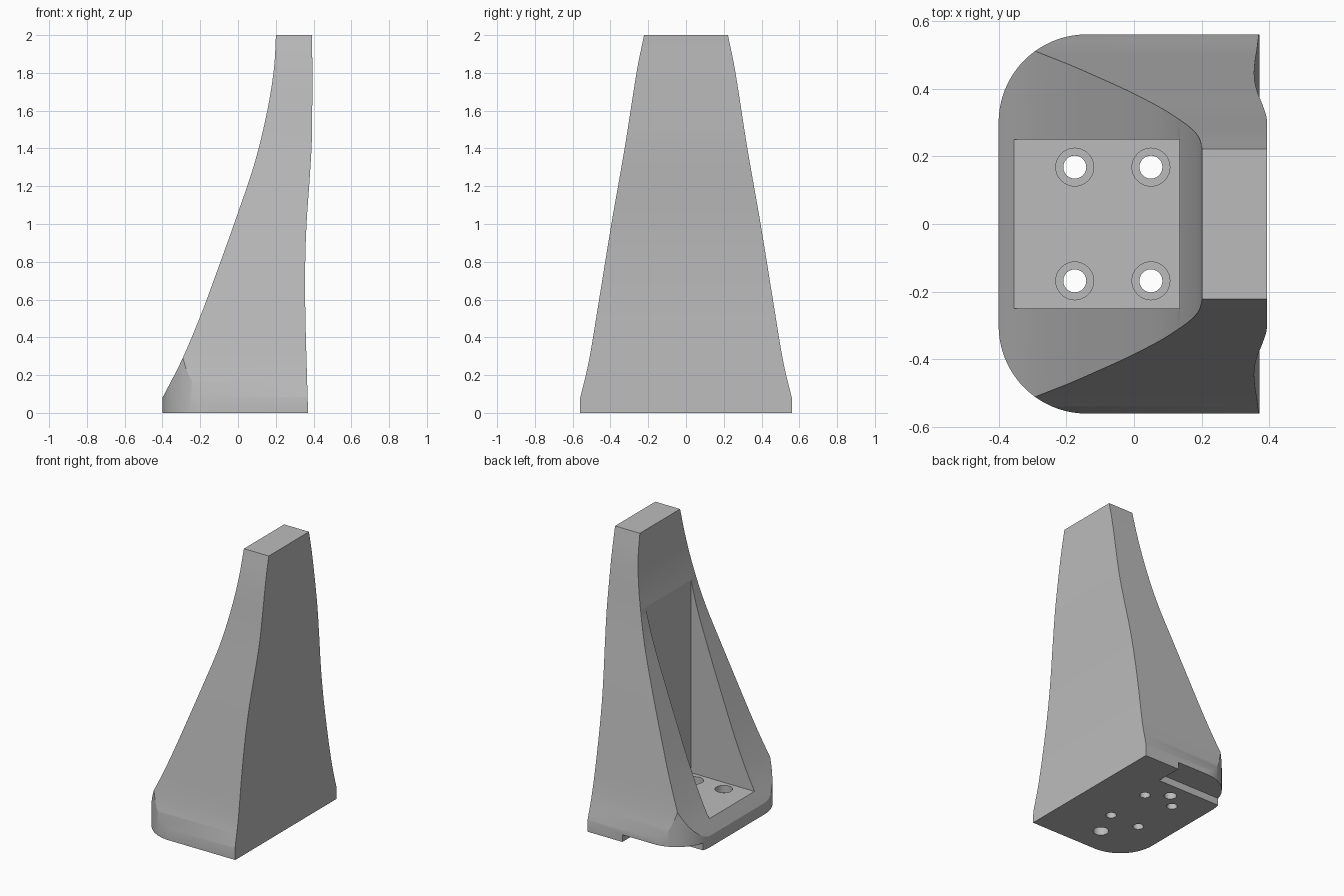
import bpy, bmesh, math
from mathutils import Vector

old = bpy.data.objects.get("Cube")
if old:
    bpy.data.objects.remove(old, do_unlink=True)

grey = bpy.data.materials.new("plain grey")
grey.use_nodes = True
tone = (0.5, 0.5, 0.5, 1)
grey.diffuse_color = tone
grey.node_tree.nodes["Principled BSDF"].inputs["Base Color"].default_value = tone


def smooth(points, steps=6):
    """Smooth path through the given 2D points."""
    p = [Vector(q) for q in points]
    p = [2 * p[0] - p[1]] + p + [2 * p[-1] - p[-2]]
    path = []
    for a, b, c, d in zip(p, p[1:], p[2:], p[3:]):
        for i in range(steps):
            t = i / steps
            path.append(0.5 * (2 * b + (c - a) * t + (2 * a - 5 * b + 4 * c - d) * t * t
                               + (3 * b - a - 3 * c + d) * t ** 3))
    return path + [p[-2]]


def prism(name, outline, axis, low, high):
    """Extrude a 2D outline along one axis."""
    place = {"x": lambda u, v: (low, u, v),
             "y": lambda u, v: (u, low, v),
             "z": lambda u, v: (u, v, low)}[axis]
    bm = bmesh.new()
    face = bm.faces.new([bm.verts.new(place(*q)) for q in outline])
    new = bmesh.ops.extrude_face_region(bm, geom=[face])["geom"]
    shift = Vector([high - low if a == axis else 0 for a in "xyz"])
    bmesh.ops.translate(bm, vec=shift, verts=[g for g in new if isinstance(g, bmesh.types.BMVert)])
    bmesh.ops.recalc_face_normals(bm, faces=bm.faces)
    mesh = bpy.data.meshes.new(name)
    bm.to_mesh(mesh)
    bm.free()
    mesh.materials.append(grey)
    ob = bpy.data.objects.new(name, mesh)
    bpy.context.collection.objects.link(ob)
    return ob


def arc(cx, cy, r, start, end, n):
    angles = [math.radians(start + (end - start) * i / n) for i in range(n + 1)]
    return [(cx + r * math.cos(a), cy + r * math.sin(a)) for a in angles]


def rect(x0, x1, y0, y1):
    return [(x0, y0), (x1, y0), (x1, y1), (x0, y1)]


def combine(target, tool, operation):
    """Apply a boolean and drop the tool."""
    mod = target.modifiers.new("cut", "BOOLEAN")
    mod.operation, mod.object, mod.solver = operation, tool, "EXACT"
    bpy.context.view_layer.objects.active = target
    bpy.ops.object.modifier_apply(modifier=mod.name)
    bpy.data.objects.remove(tool, do_unlink=True)


# Footprint with two rounded corners, extruded to full height
plan = [(0.6, 0.56)] + arc(-0.14, 0.30, 0.26, 90, 180, 20) \
    + arc(-0.14, -0.30, 0.26, 180, 270, 20) + [(0.6, -0.56)]
bracket = prism("support_bracket", plan, "z", 0, 2)

# Side profile: swept outer slope and gently bowed mounting face
slope = smooth([(-0.4, 0.08), (-0.3, 0.275), (-0.2, 0.51), (-0.1, 0.78), (0, 1.06),
                (0.09, 1.33), (0.155, 1.6), (0.19, 1.82), (0.201, 2)])
back = smooth([(0.393, 2), (0.393, 1.6), (0.39, 1.42), (0.378, 1.22), (0.364, 1.02),
               (0.356, 0.8), (0.357, 0.5), (0.371, 0)])
side = [(-0.5, -0.1), (-0.45, 0)] + slope + [(0.201, 2.1), (0.393, 2.1)] + back + [(0.371, -0.1)]
combine(bracket, prism("side_profile", side, "y", -1, 1), "INTERSECT")

# Tapered width, mirrored about the centre
half = smooth([(0.56, 0.08), (0.513, 0.28), (0.46, 0.6), (0.395, 1), (0.325, 1.4),
               (0.262, 1.8), (0.222, 2)])
half = [Vector((0.6, -0.1))] + half + [Vector((0.21, 2.1))]
taper = half + [Vector((-q.x, q.y)) for q in reversed(half)]
combine(bracket, prism("width_profile", taper, "x", -1, 1), "INTERSECT")

# Open pocket and the cable recess below one corner
floor = 0.165
combine(bracket, prism("pocket", rect(-0.355, 0.135, -0.25, 0.25), "z", floor, 2.2), "DIFFERENCE")
combine(bracket, prism("recess", rect(-0.6, 0.1, 0.37, 0.8), "z", -0.1, 0.05), "DIFFERENCE")

# Four counterbored screw holes
for x in (-0.175, 0.05):
    for y in (-0.168, 0.168):
        combine(bracket, prism("bore", arc(x, y, 0.056, 0, 348.75, 31), "z", floor - 0.05, 0.4),
                "DIFFERENCE")
        combine(bracket, prism("hole", arc(x, y, 0.034, 0, 345, 23), "z", -0.1, 0.3), "DIFFERENCE")

# Two blind locating holes in the underside
for x, y, r in ((-0.08, 0.265, 0.04), (-0.03, -0.365, 0.05)):
    combine(bracket, prism("pin_hole", arc(x, y, r, 0, 345, 23), "z", -0.1, 0.1), "DIFFERENCE")

bpy.ops.object.select_all(action="DESELECT")
bracket.select_set(True)
bpy.context.view_layer.objects.active = bracket
bpy.ops.object.shade_smooth_by_angle(angle=math.radians(25))
